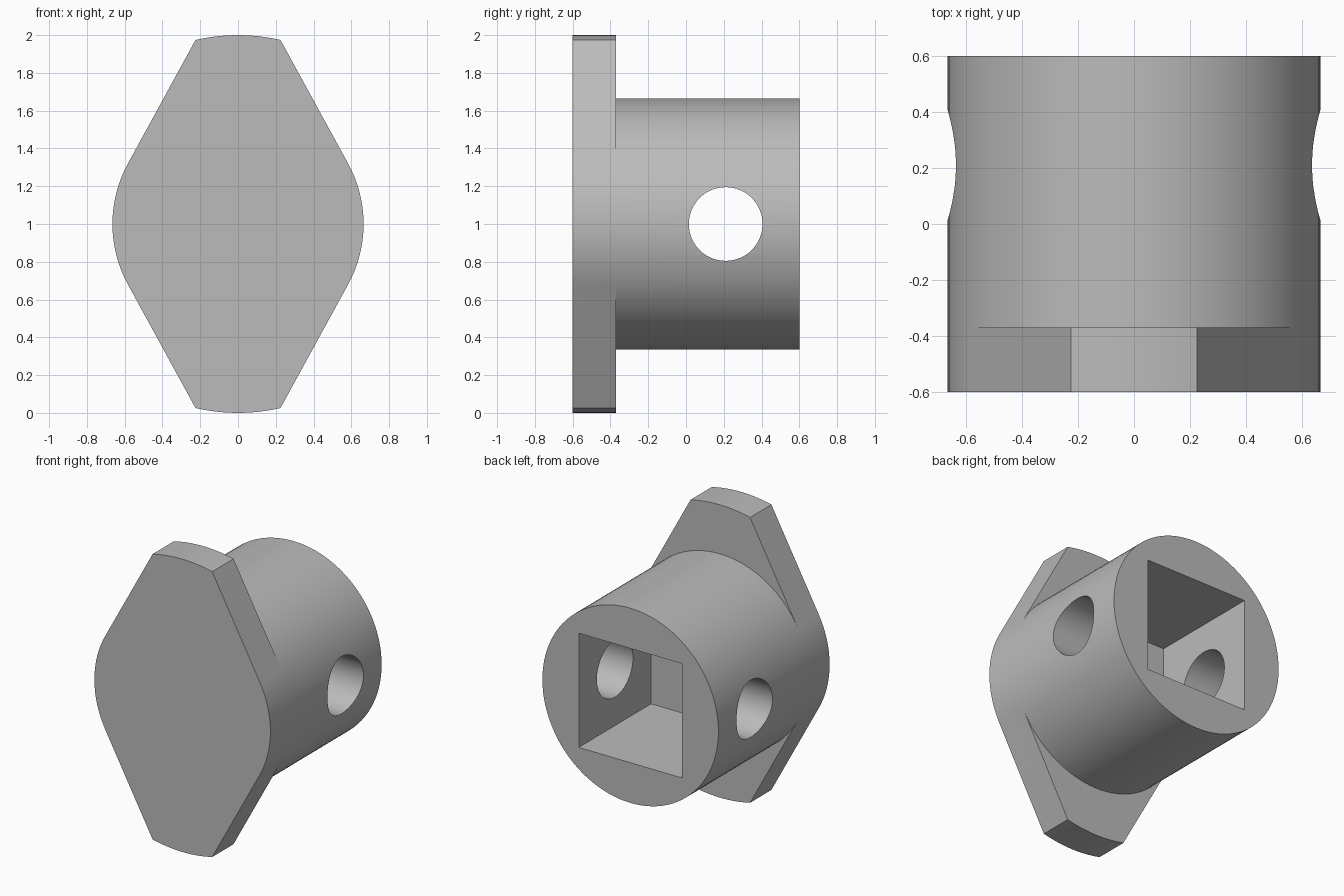
import bpy
import bmesh
from math import cos, sin, radians, pi
from mathutils import Matrix

if "Cube" in bpy.data.objects:
    bpy.data.objects.remove(bpy.data.objects["Cube"], do_unlink=True)

FRONT, STEP, BACK = -0.6, -0.37, 0.6   # flange front, flange back, barrel end
RADIUS, TIP_RADIUS, MID_Z = 0.665, 1.0, 1.0
SEGMENTS = 100
TANGENT = 8                            # ring index where the flange leaves the barrel
HALF = SEGMENTS // 2

grey = bpy.data.materials.new("plain grey")
grey.use_nodes = True
colour = (0.5, 0.5, 0.5, 1)
grey.diffuse_color = colour
grey.node_tree.nodes["Principled BSDF"].inputs["Base Color"].default_value = colour


def make_object(name, bm):
    bmesh.ops.recalc_face_normals(bm, faces=bm.faces[:])
    mesh = bpy.data.meshes.new(name)
    bm.to_mesh(mesh)
    bm.free()
    mesh.materials.append(grey)
    obj = bpy.data.objects.new(name, mesh)
    bpy.context.collection.objects.link(obj)
    return obj


def polar(bm, radius, angle, y):
    return bm.verts.new((radius * cos(angle), y, MID_Z + radius * sin(angle)))


def bridge(bm, a, b):
    for i in range(len(a)):
        j = (i + 1) % len(a)
        bm.faces.new((a[i], a[j], b[j], b[i]))


# Flanged barrel: one closed solid along y
bm = bmesh.new()
angles = [2 * pi * i / SEGMENTS for i in range(SEGMENTS)]
ring_step = [polar(bm, RADIUS, a, STEP) for a in angles]
ring_back = [polar(bm, RADIUS, a, BACK) for a in angles]
bridge(bm, ring_step, ring_back)
bm.faces.new(ring_back)

# Flange outline: flush side arcs joined by straight flanks to the rounded tips
outline = []
for start, middle in ((TANGENT, 90), (HALF + TANGENT, 270)):
    end = start + HALF - 2 * TANGENT
    tip = [polar(bm, TIP_RADIUS, radians(middle - 13 + 26 * k / 10), STEP)
           for k in range(11)]
    arc = ring_step[start:end + 1]
    bm.faces.new([arc[0]] + tip + arc[:0:-1])
    side = [ring_step[i % SEGMENTS] for i in range(end, end + 2 * TANGENT + 1)]
    outline += tip + side
outline_front = [bm.verts.new((v.co.x, FRONT, v.co.z)) for v in outline]
bridge(bm, outline, outline_front)
bm.faces.new(outline_front)
body = make_object("flanged_barrel", bm)

# Cutter for the square socket in the back end
bm = bmesh.new()
bmesh.ops.create_cube(bm, size=1, matrix=Matrix.Translation((0, 0.32, MID_Z))
                      @ Matrix.Diagonal((0.78, 1.0, 0.78, 1)))
socket = make_object("socket_cutter", bm)

# Cutter for the round cross hole through both sides
bm = bmesh.new()
bmesh.ops.create_cone(bm, cap_ends=True, segments=64, radius1=0.195, radius2=0.195,
                      depth=2, matrix=Matrix.Translation((0, 0.21, MID_Z))
                      @ Matrix.Rotation(pi / 2, 4, 'Y'))
cross_hole = make_object("cross_hole_cutter", bm)

bpy.ops.object.select_all(action='DESELECT')
bpy.context.view_layer.objects.active = body
body.select_set(True)
for cutter in (socket, cross_hole):
    cutter.hide_render = True
    cut = body.modifiers.new(cutter.name, 'BOOLEAN')
    cut.operation = 'DIFFERENCE'
    cut.solver = 'EXACT'
    cut.object = cutter
    bpy.ops.object.modifier_apply(modifier=cut.name)
    bpy.data.objects.remove(cutter, do_unlink=True)

bpy.ops.object.shade_smooth_by_angle(angle=radians(30))
